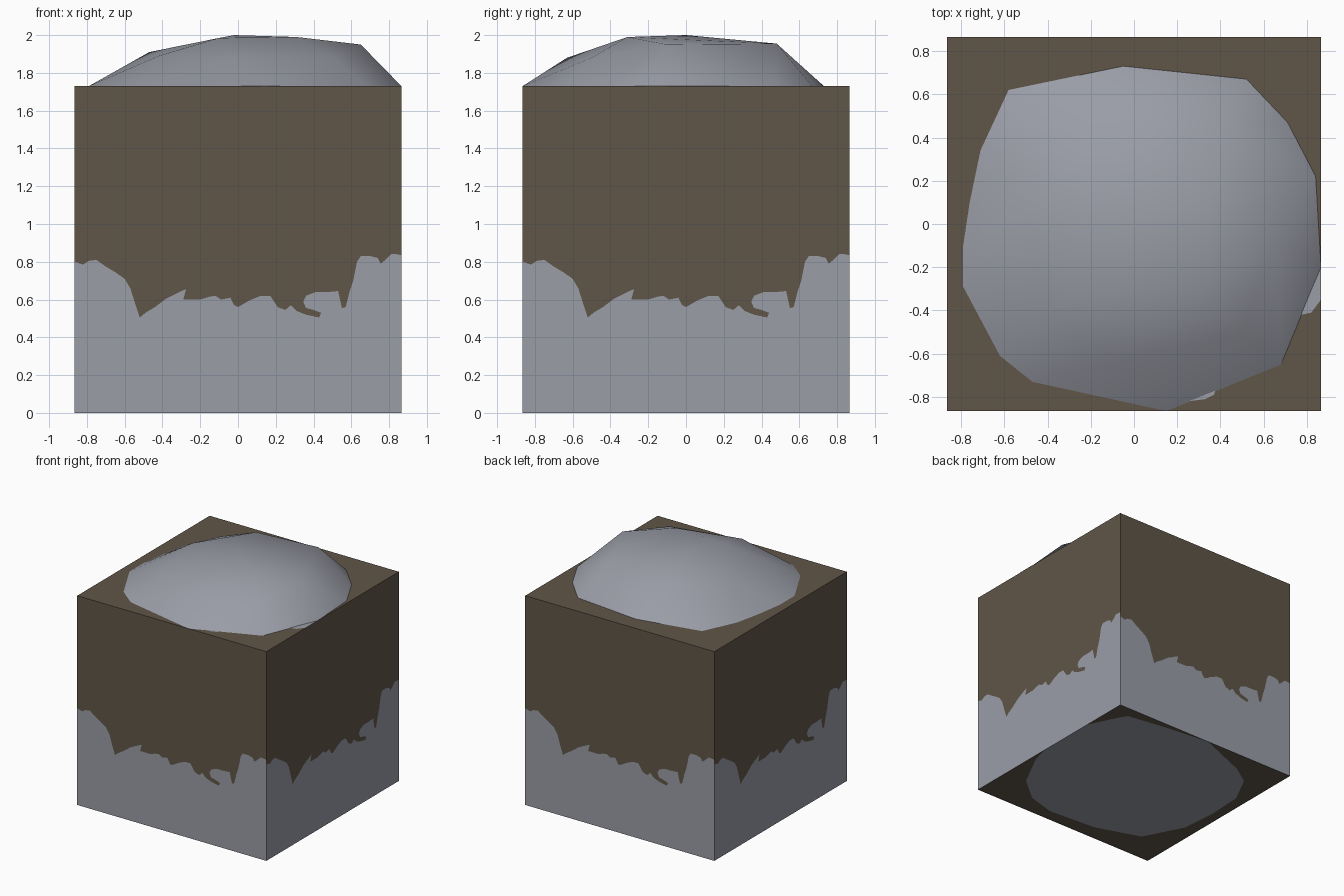
import bpy, bmesh, math
from mathutils import Matrix, Vector

if "Cube" in bpy.data.objects:
    bpy.data.objects.remove(bpy.data.objects["Cube"])

H, TOP = 0.865, 1.73


def material(name, rgb):
    m = bpy.data.materials.new(name)
    m.diffuse_color = (*rgb, 1)
    m.use_nodes = True
    m.node_tree.nodes["Principled BSDF"].inputs["Base Color"].default_value = m.diffuse_color
    return m


earth = material("earth brown", (0.117, 0.093, 0.065))
stone = material("stone grey", (0.325, 0.337, 0.386))


def finish(name, bm, mats):
    me = bpy.data.meshes.new(name)
    bm.to_mesh(me)
    bm.free()
    for m in mats:
        me.materials.append(m)
    ob = bpy.data.objects.new(name, me)
    bpy.context.collection.objects.link(ob)
    return ob


def polygon(bm, pts, normal, mat=0):
    f = bm.faces.new([bm.verts.new(p) for p in pts])
    f.material_index = mat
    f.normal_update()
    if f.normal.dot(Vector(normal)) < 0:
        f.normal_flip()
    return f


# Ragged line between earth and stone, repeated on all four sides
border = [(-H, .80), (-.82, .785), (-.79, .805), (-.75, .81), (-.70, .775), (-.65, .745),
          (-.60, .71), (-.57, .66), (-.545, .58), (-.52, .505), (-.49, .53), (-.44, .56),
          (-.38, .605), (-.30, .645), (-.275, .655), (-.29, .60), (-.20, .60), (-.15, .615),
          (-.12, .62), (-.09, .60), (-.04, .61), (-.02, .57), (0, .56), (.06, .595),
          (.12, .62), (.17, .62), (.19, .59), (.21, .56), (.25, .545), (.28, .57),
          (.31, .54), (.36, .52), (.43, .505), (.44, .53), (.40, .545), (.36, .555),
          (.345, .59), (.36, .62), (.41, .64), (.48, .64), (.53, .645), (.54, .60),
          (.55, .555), (.57, .56), (.59, .64), (.61, .70), (.63, .80), (.65, .83),
          (.70, .83), (.74, .82), (.755, .79), (.78, .81), (.81, .84), (.84, .84), (H, .835)]

# Block: each side is an earth face above and a stone face below
bm = bmesh.new()
for k in range(4):
    rot = Matrix.Rotation(k * math.pi / 2, 3, 'Z')
    n = rot @ Vector((0, -1, 0))
    line = [rot @ Vector((x, -H, z)) for x, z in border]
    ends = lambda z: [rot @ Vector((H, -H, z)), rot @ Vector((-H, -H, z))]
    polygon(bm, line + ends(TOP), n, 0)
    polygon(bm, line + ends(0), n, 1)
corners = [(-H, -H), (H, -H), (H, H), (-H, H)]
polygon(bm, [(x, y, TOP) for x, y in corners], (0, 0, 1))
polygon(bm, [(x, y, 0.003) for x, y in corners], (0, 0, -1))
finish("block", bm, [earth, stone])

# Stone patch under the block
patch = [(H, .46), (.75, .70), (.706, .77), (.344, .825), (-.03, H), (-.476, .685),
         (-.64, .574), (-.765, .329), (-.78, .03), (-.753, -.28), (-.585, -.604),
         (-.213, -.73), (.22, -.76), (.46, -.69), (.668, -.516), (.83, -.2), (H, -.05)]
bm = bmesh.new()
polygon(bm, [(x, y, 0) for x, y in patch], (0, 0, -1))
finish("bottom_patch", bm, [stone])

# Stone slivers showing past the mound on the top
bm = bmesh.new()
for sliver in ([(H, -.2), (H, -.35), (.82, -.41), (.77, -.42)],
               [(.25, -.82), (.33, -.81), (.37, -.79), (.38, -.76)]):
    polygon(bm, [(x, y, TOP + 0.002) for x, y in sliver], (0, 0, 1))
finish("top_slivers", bm, [stone])

# Mound: hull of a many-sided rim and a few crown points
rim = [(-.58, .62), (-.05, .73), (.52, .67), (.71, .47), (.84, .22), (H, -.2), (.68, -.65),
       (.15, -H), (-.47, -.73), (-.62, -.61), (-.79, -.29), (-.79, -.1), (-.76, .1), (-.71, .34)]
crown = [(-.47, .08, 1.91), (-.07, -.63, 1.88), (-.02, 0, 2), (.31, -.31, 1.99),
         (-.1, -.31, 1.985), (.65, -.1, 1.95), (.4, .48, 1.955), (-.15, .45, 1.945),
         (-.42, -.4, 1.89), (.5, -.5, 1.88)]
bm = bmesh.new()
for p in [(x, y, TOP) for x, y in rim] + crown:
    bm.verts.new(p)
bmesh.ops.convex_hull(bm, input=bm.verts[:])
bmesh.ops.delete(bm, geom=[f for f in bm.faces if f.normal.z < -0.9], context='FACES_ONLY')
for f in bm.faces:
    f.smooth = True
finish("mound", bm, [stone])
